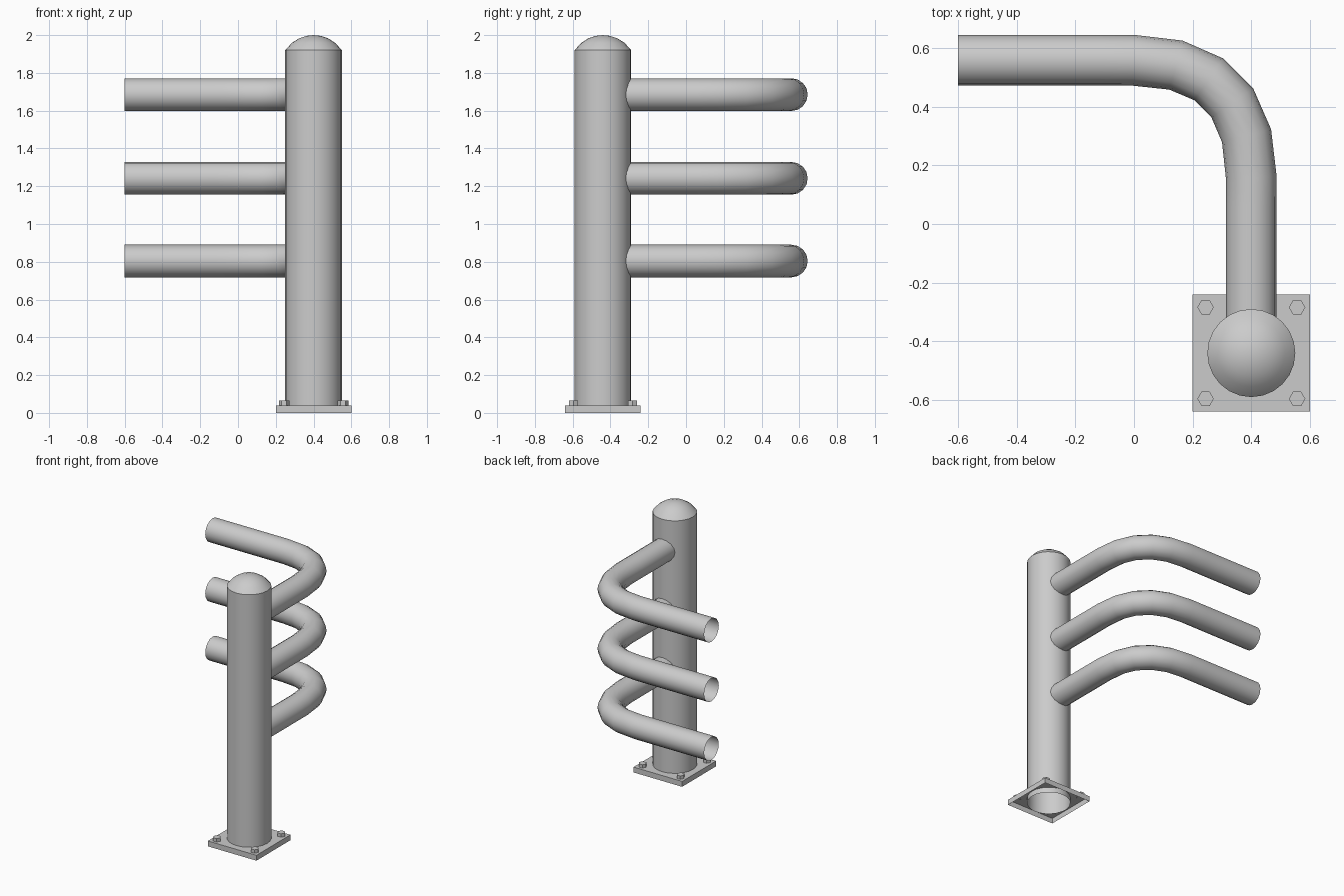
import bpy, bmesh
from math import sin, cos, pi, radians, sqrt

if "Cube" in bpy.data.objects:
    bpy.data.objects.remove(bpy.data.objects["Cube"])

CX, CY = 0.4, -0.44          # post axis
R, RIM, TOP = 0.15, 1.92, 2.0
SIDES = 24


def finish(bm, name, smooth=True):
    me = bpy.data.meshes.new(name)
    bmesh.ops.recalc_face_normals(bm, faces=bm.faces)
    bm.to_mesh(me)
    bm.free()
    ob = bpy.data.objects.new(name, me)
    bpy.context.collection.objects.link(ob)
    if smooth:
        me.polygons.foreach_set("use_smooth", [True] * len(me.polygons))
        me.set_sharp_from_angle(angle=radians(32))
    return ob


def ring(bm, r, z, n=SIDES):
    return [bm.verts.new((CX + r * cos(2 * pi * i / n), CY + r * sin(2 * pi * i / n), z))
            for i in range(n)]


# Post: open tube with a shallow spherical cap
bm = bmesh.new()
dome_r = (R * R + (TOP - RIM) ** 2) / (2 * (TOP - RIM))
profile = [(R, 0.0), (R, RIM)]
for r in (0.115, 0.077, 0.038):
    profile.append((r, TOP - dome_r + sqrt(dome_r ** 2 - r * r)))
rings = [ring(bm, r, z) for r, z in profile]
for a, b in zip(rings, rings[1:]):
    for i in range(SIDES):
        j = (i + 1) % SIDES
        bm.faces.new((a[i], a[j], b[j], b[i]))
tip = bm.verts.new((CX, CY, TOP))
for i in range(SIDES):
    bm.faces.new((rings[-1][i], rings[-1][(i + 1) % SIDES], tip))
finish(bm, "post")

# Base plate: square sheet with a hole for the post, skirt folded down
bm = bmesh.new()
H = 0.2
corners = [bm.verts.new((CX + x * H, CY + y * H, 0.04))
           for x, y in ((-1, -1), (1, -1), (1, 1), (-1, 1))]
hole = ring(bm, R, 0.04)
edges = [bm.edges.new((loop[i], loop[(i + 1) % len(loop)]))
         for loop in (corners, hole) for i in range(len(loop))]
bmesh.ops.triangle_fill(bm, use_beauty=True, edges=edges)
skirt = [bm.verts.new((v.co.x, v.co.y, 0)) for v in corners]
for i in range(4):
    j = (i + 1) % 4
    bm.faces.new((corners[i], skirt[i], skirt[j], corners[j]))
finish(bm, "base_plate", smooth=False)

# Hexagonal bolts in the plate corners
for k, (sx, sy) in enumerate(((-1, -1), (1, -1), (1, 1), (-1, 1))):
    bm = bmesh.new()
    bmesh.ops.create_cone(bm, cap_ends=True, segments=6, radius1=0.028,
                          radius2=0.028, depth=0.03)
    # turn the corners of the hexagon towards x
    xs = max(v.co.x for v in bm.verts)
    if xs < 0.027:
        for v in bm.verts:
            v.co.x, v.co.y = v.co.y, -v.co.x
    bmesh.ops.translate(bm, verts=bm.verts, vec=(CX + sx * 0.156, CY + sy * 0.156, 0.05))
    finish(bm, f"bolt_{k + 1}", smooth=False)


# Bent open pipes: swept Bezier path turned into mesh
def pipe(name, z):
    cu = bpy.data.curves.new(name + "_path", 'CURVE')
    cu.dimensions = '3D'
    cu.resolution_u = 5
    cu.bevel_depth = 0.0865
    cu.bevel_resolution = 6
    cu.use_fill_caps = False
    sp = cu.splines.new('BEZIER')
    h = 0.264
    # point, left handle, right handle
    path = (((-0.6, 0.558), (-0.8, 0.558), (-0.4, 0.558)),
            ((0, 0.558), (-0.2, 0.558), (h, 0.558)),
            ((0.4, 0.158), (0.4, 0.158 + h), (0.4, 0)),
            ((0.4, -0.34), (0.4, -0.18), (0.4, -0.5)))
    sp.bezier_points.add(len(path) - 1)
    for bp, (co, left, right) in zip(sp.bezier_points, path):
        bp.handle_left_type = bp.handle_right_type = 'FREE'
        bp.co, bp.handle_left, bp.handle_right = (*co, z), (*left, z), (*right, z)
    tmp = bpy.data.objects.new(name + "_path", cu)
    bpy.context.collection.objects.link(tmp)
    bpy.context.view_layer.update()
    dg = bpy.context.evaluated_depsgraph_get()
    bm = bmesh.new()
    bm.from_mesh(bpy.data.meshes.new_from_object(tmp.evaluated_get(dg)))
    bpy.data.objects.remove(tmp)
    finish(bm, name)


for k, z in enumerate((0.804, 1.242, 1.685)):
    pipe(f"bent_pipe_{k + 1}", z)
